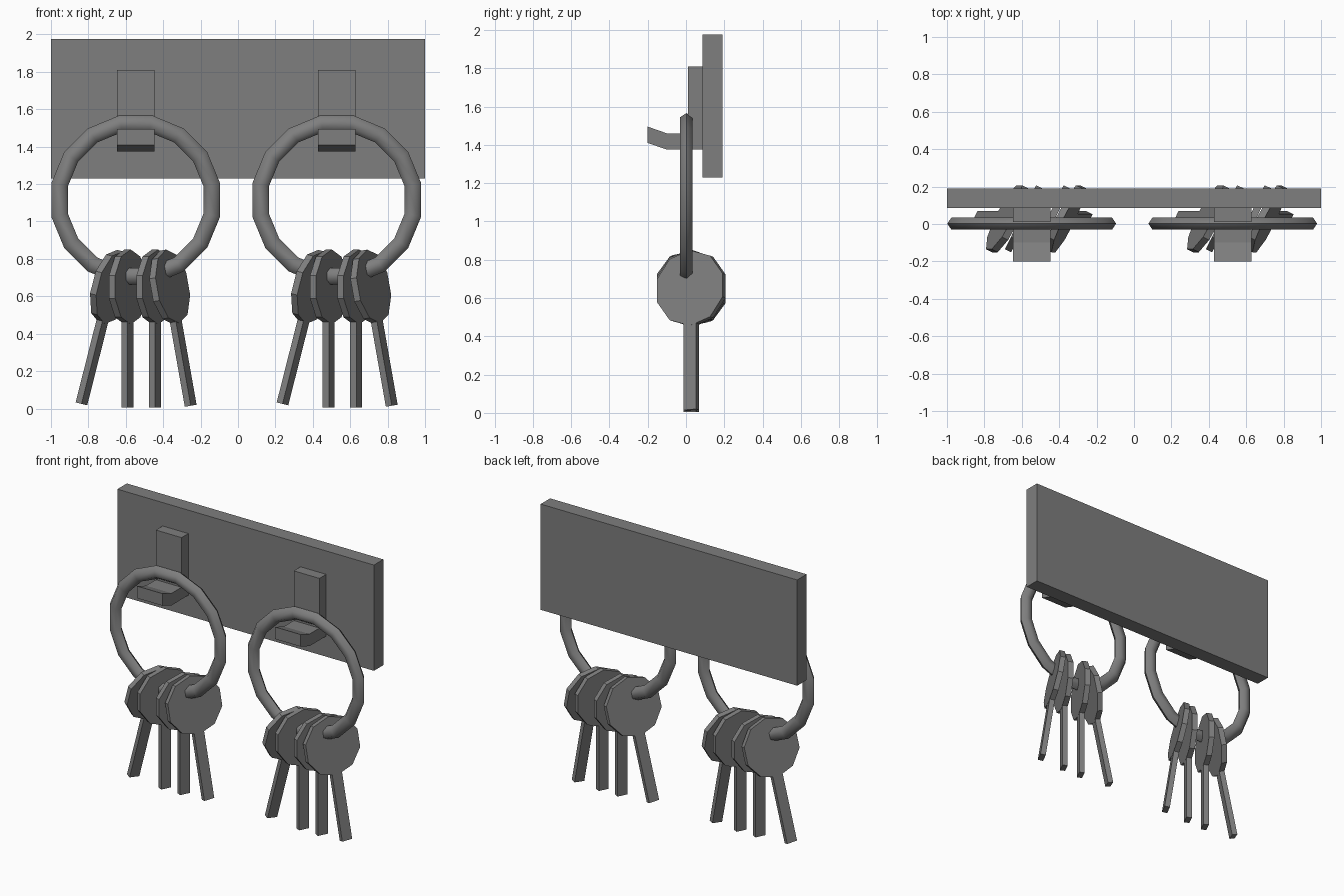
import bpy, bmesh, math
from mathutils import Matrix

if "Cube" in bpy.data.objects:
    bpy.data.objects.remove(bpy.data.objects["Cube"])

grey = bpy.data.materials.new("mid grey")
grey.use_nodes = True
COLOUR = (0.21, 0.21, 0.21, 1)
grey.diffuse_color = COLOUR
grey.node_tree.nodes["Principled BSDF"].inputs["Base Color"].default_value = COLOUR


def plate(name, profile, thickness, matrix=Matrix()):
    """Extrude a (y, z) outline along x, centred on x = 0."""
    bm = bmesh.new()
    face = bm.faces.new([bm.verts.new((-thickness / 2, y, z)) for y, z in profile])
    grown = bmesh.ops.extrude_face_region(bm, geom=[face])["geom"]
    moved = [v for v in grown if isinstance(v, bmesh.types.BMVert)]
    bmesh.ops.translate(bm, verts=moved, vec=(thickness, 0, 0))
    bmesh.ops.recalc_face_normals(bm, faces=bm.faces)
    mesh = bpy.data.meshes.new(name)
    bm.to_mesh(mesh)
    bm.free()
    mesh.materials.append(grey)
    obj = bpy.data.objects.new(name, mesh)
    obj.matrix_world = matrix
    bpy.context.collection.objects.link(obj)
    return obj


def rect(y0, y1, z0, z1):
    return [(y0, z0), (y1, z0), (y1, z1), (y0, z1)]


def key(name, x, tilt):
    """Ten-sided bow and plain shaft, turned about z and then fanned out."""
    place = (Matrix.Translation((x, 0.028, 0.65))
             @ Matrix.Rotation(math.radians(tilt), 4, "Y")
             @ Matrix.Rotation(math.radians(-26), 4, "Z"))
    bow = [(0.2 * math.sin(i * math.tau / 10), 0.2 * math.cos(i * math.tau / 10))
           for i in range(10)]
    plate(name + "_bow", bow, 0.037, place)
    plate(name + "_shaft", rect(-0.036, 0.036, -0.645, -0.17), 0.036, place)


def ring(name, x):
    bpy.ops.mesh.primitive_torus_add(major_segments=16, minor_segments=6,
                                     major_radius=0.415, minor_radius=0.045)
    obj = bpy.context.object
    obj.name = name
    obj.data.transform(Matrix.Translation((x, 0.002, 1.115))
                       @ Matrix.Rotation(math.pi / 2, 4, "X")
                       @ Matrix.Diagonal((1, 1, 0.84, 1))
                       @ Matrix.Rotation(math.pi / 16, 4, "Z"))
    obj.data.materials.append(grey)
    bpy.ops.object.shade_smooth_by_angle(angle=math.radians(65))


# Wall board
plate("wall_board", rect(0.085, 0.19, 1.23, 1.975), 2.0)

# Hook outline: back plate, arm and raised tip
HOOK = [(0.085, 1.375), (0.085, 1.81), (0.01, 1.81), (0.01, 1.46),
        (-0.1, 1.46), (-0.2, 1.495), (-0.2, 1.41), (-0.1, 1.375)]

# Keys on each ring: offset from the ring centre and fan angle
KEYS = [(-0.132, 14.2), (-0.043, 0), (0.104, 0), (0.182, -10)]

for side, x in (("right", -0.547), ("left", 0.528)):
    plate(side + "_hook", HOOK, 0.2, Matrix.Translation((x, 0, 0)))
    ring(side + "_key_ring", x)
    for n, (offset, tilt) in enumerate(KEYS, 1):
        key(f"{side}_key_{n}", x + offset, tilt)
